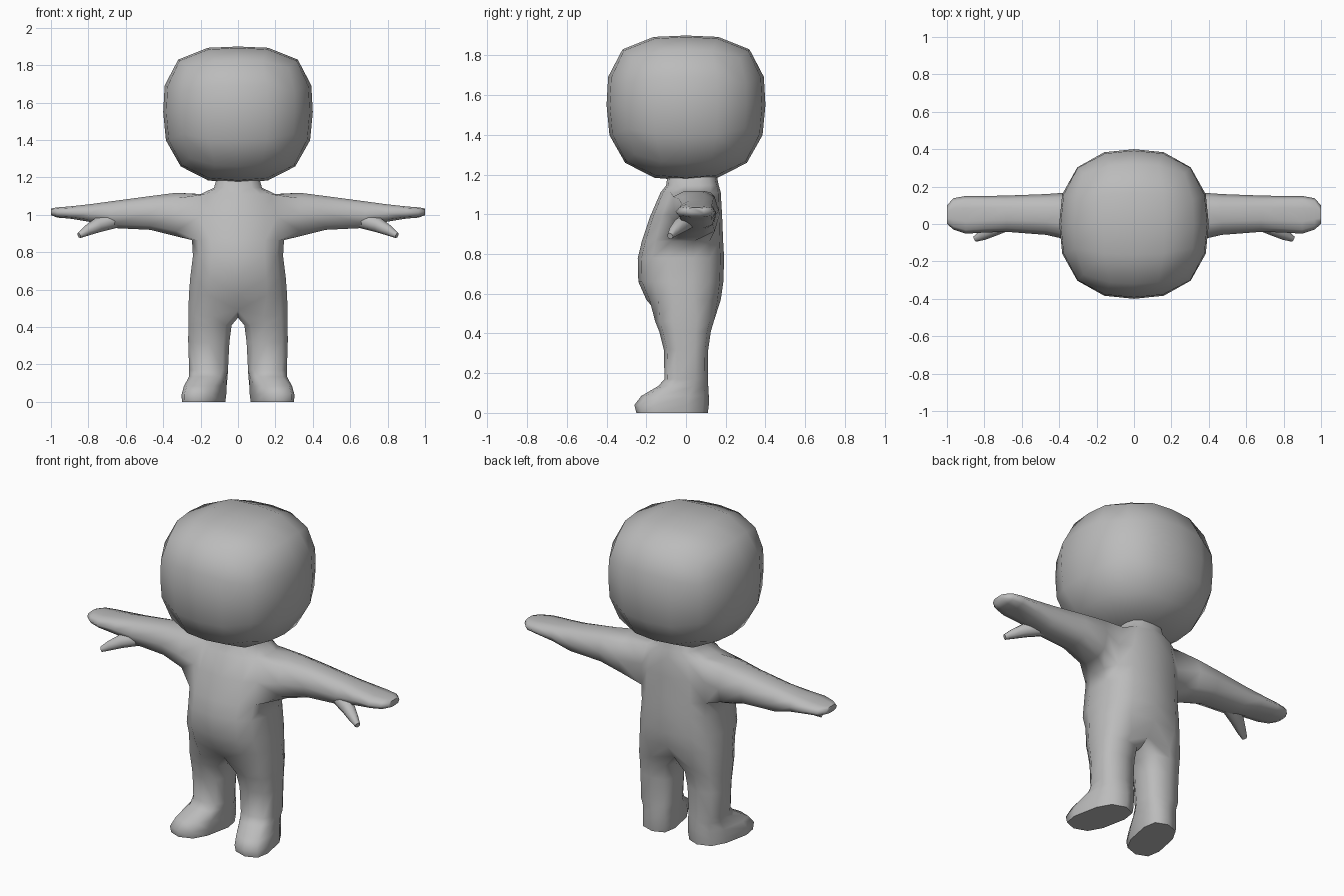
import bpy, bmesh, math
from mathutils import Vector

if "Cube" in bpy.data.objects:
    bpy.data.objects.remove(bpy.data.objects["Cube"])

grey = bpy.data.materials.new("plain_grey")
grey.diffuse_color = (0.5, 0.5, 0.5, 1)
grey.use_nodes = True
grey.node_tree.nodes["Principled BSDF"].inputs["Base Color"].default_value = grey.diffuse_color


def finish(bm, name, angle=70, mirror=True):
    """Mirror across x, turn normals outward and make a smooth object."""
    if mirror:
        bmesh.ops.mirror(bm, geom=bm.verts[:] + bm.edges[:] + bm.faces[:],
                         axis='X', merge_dist=0.002)
    bmesh.ops.recalc_face_normals(bm, faces=bm.faces)
    me = bpy.data.meshes.new(name)
    bm.to_mesh(me)
    bm.free()
    me.materials.append(grey)
    ob = bpy.data.objects.new(name, me)
    bpy.context.collection.objects.link(ob)
    bpy.ops.object.select_all(action='DESELECT')
    ob.select_set(True)
    bpy.context.view_layer.objects.active = ob
    bpy.ops.object.shade_smooth_by_angle(angle=math.radians(angle))


def power(v, e):
    return math.copysign(abs(v) ** e, v)


def bridge(bm, a, b, closed=True):
    n = len(a)
    for i in range(n if closed else n - 1):
        j = (i + 1) % n
        bm.faces.new((a[i], a[j], b[j], b[i]))


# Head: cube rounded into a soft box, rounder below than above
bm = bmesh.new()
bmesh.ops.create_cube(bm, size=2)
bmesh.ops.subdivide_edges(bm, edges=bm.edges[:], cuts=3, use_grid_fill=True)
for v in bm.verts:
    x, y, z = (math.tan(c * math.pi / 4) for c in v.co)
    p = 3.1 if z > 0 else 2.6
    flat = (abs(x) ** 2.5 + abs(y) ** 2.5) ** (1 / 2.5)
    n = (flat ** p + abs(z) ** p) ** (1 / p)
    v.co = (0.40 * x / n, 0.40 * y / n, 1.55 + z / n * (0.35 if z > 0 else 0.38))
finish(bm, "head", mirror=False)

# Body: half figure lofted from the sole up, then mirrored
bm = bmesh.new()
# z, inner x, outer x, front y, back y, outward toe skew
leg_rings = [
    (0.00, 0.065, 0.275, -0.250, 0.110, 0.20),
    (0.04, 0.060, 0.275, -0.260, 0.115, 0.20),
    (0.085, 0.060, 0.27, -0.225, 0.115, 0.18),
    (0.135, 0.055, 0.26, -0.140, 0.112, 0.08),
    (0.17, 0.050, 0.265, -0.108, 0.110, 0.0),
    (0.32, 0.042, 0.27, -0.112, 0.112, 0.0),
    (0.41, 0.030, 0.27, -0.135, 0.125, 0.0),
    (0.46, 0.000, 0.27, -0.155, 0.140, 0.0),
]
prev = None
for z, x0, x1, y0, y1, skew in leg_rings:
    ring = []
    for k in range(10):
        t = math.radians(-126 + 36 * k)
        y = (y0 + y1) / 2 + (y1 - y0) / 2 * power(math.sin(t), 0.75)
        x = (x0 + x1) / 2 + (x1 - x0) / 2 * power(math.cos(t), 0.7) - skew * y
        h = z
        if x0 == 0 and k in (0, 7, 8, 9):      # crotch lies on the centre line
            x, h = 0, (0.49 if k in (0, 7) else 0.45)
        ring.append(bm.verts.new((x, y, h)))
    if prev:
        bridge(bm, prev, ring)
    else:
        bm.faces.new(ring)                     # sole
    prev = ring
prev = prev[:8]

# z, half width, front y, back y
torso_rings = [
    (0.57, 0.267, -0.200, 0.175),
    (0.66, 0.260, -0.240, 0.188),
    (0.78, 0.245, -0.243, 0.192),
    (0.865, 0.250, -0.222, 0.187),
    (0.99, 0.245, -0.180, 0.182),
    (1.11, 0.205, -0.128, 0.175),
    (1.145, 0.130, -0.100, 0.165),
    (1.22, 0.110, -0.090, 0.150),
]
rows = []
for z, rx, y0, y1 in torso_rings:
    ring = []
    for k in range(8):
        t = math.radians(-90 + 180 * k / 7)
        x = 0 if k in (0, 7) else rx * power(math.cos(t), 0.65)
        y = (y0 + y1) / 2 + (y1 - y0) / 2 * power(math.sin(t), 0.85)
        ring.append(bm.verts.new((x, y, z)))
    for k in range(7):
        # leave the armhole open on the outer side
        if not (len(rows) in (4, 5) and 2 <= k <= 4):
            bm.faces.new((prev[k], prev[k + 1], ring[k + 1], ring[k]))
    rows.append(ring)
    prev = ring
bm.faces.new(prev)                             # neck end, hidden in the head

# Arm: bridged out of the armhole to a flat mitten hand
low, mid, high = rows[3:6]
arm = low[2:6] + [mid[5]] + high[5:1:-1] + [mid[2]]
section = [(-.8, -.75), (-.35, -1), (.35, -1), (.8, -.75), (1, 0),
           (.8, .75), (.35, 1), (-.35, 1), (-.8, .75), (-1, 0)]
# x, front y, back y, bottom z, top z
for x, y0, y1, z0, z1 in [
    (0.33, -0.090, 0.170, 0.885, 1.118),
    (0.47, -0.058, 0.160, 0.920, 1.100),
    (0.68, -0.042, 0.152, 0.930, 1.072),
    (0.79, -0.045, 0.150, 0.962, 1.057),
    (0.90, -0.052, 0.150, 0.980, 1.045),
    (0.965, -0.030, 0.138, 0.985, 1.040),
    (1.00, 0.000, 0.100, 0.998, 1.034),
]:
    ring = [bm.verts.new((x, (y0 + y1) / 2 + (y1 - y0) / 2 * u,
                          (z0 + z1) / 2 + (z1 - z0) / 2 * w)) for u, w in section]
    bridge(bm, arm, ring)
    arm = ring
bm.faces.new(arm)
finish(bm, "body")

# Thumbs: short tapered tubes pointing forward and down
bm = bmesh.new()
path = [((0.65, 0.02, 0.975), 0.045), ((0.75, -0.025, 0.945), 0.040),
        ((0.81, -0.06, 0.915), 0.028), ((0.85, -0.08, 0.89), 0.016)]
axis = (Vector(path[-1][0]) - Vector(path[0][0])).normalized()
side = axis.cross(Vector((0, 0, 1))).normalized()
up = side.cross(axis)
prev = None
for c, r in path:
    ring = [bm.verts.new(Vector(c) + r * (side * math.cos(a) + up * math.sin(a)))
            for a in (math.tau * k / 8 for k in range(8))]
    if prev:
        bridge(bm, prev, ring)
    else:
        bm.faces.new(ring)
    prev = ring
bm.faces.new(prev)
finish(bm, "thumbs")
